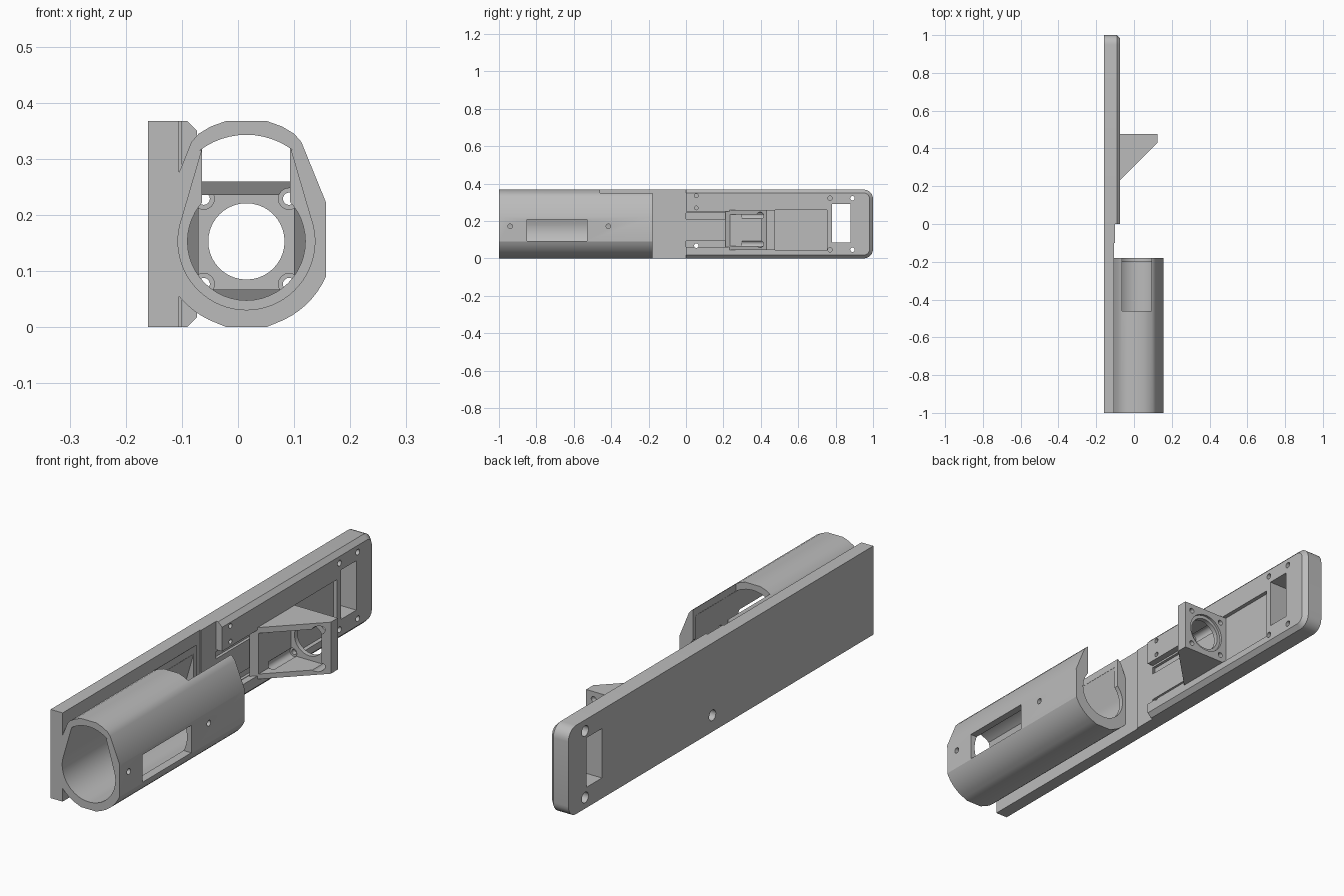
import bpy, bmesh, math
from mathutils import Vector

cube = bpy.data.objects.get("Cube")
if cube:
    bpy.data.objects.remove(cube, do_unlink=True)

grey = bpy.data.materials.new("plain_grey")
grey.use_nodes = True
grey.diffuse_color = (0.5, 0.5, 0.5, 1)
grey.node_tree.nodes["Principled BSDF"].inputs["Base Color"].default_value = (0.5, 0.5, 0.5, 1)

CX, CZ = 0.015, 0.153   # bore axis
H = 0.368               # overall height
FACE = -0.073           # raised plate face


def prism(name, points, axis, lo, hi):
    """Extrude a 2D profile along one axis; points use the other two axes in order."""
    def place(p, t):
        v = list(p)
        v.insert("xyz".index(axis), t)
        return Vector(v)
    bm = bmesh.new()
    f = bm.faces.new([bm.verts.new(place(p, lo)) for p in points])
    out = bmesh.ops.extrude_face_region(bm, geom=[f])
    move = place((0, 0), hi - lo)
    bmesh.ops.translate(bm, vec=move, verts=[g for g in out["geom"] if isinstance(g, bmesh.types.BMVert)])
    bmesh.ops.recalc_face_normals(bm, faces=bm.faces)
    mesh = bpy.data.meshes.new(name)
    bm.to_mesh(mesh)
    bm.free()
    mesh.materials.append(grey)
    ob = bpy.data.objects.new(name, mesh)
    bpy.context.collection.objects.link(ob)
    return ob


def box(name, x, y, z):
    return prism(name, [(x[0], y[0]), (x[1], y[0]), (x[1], y[1]), (x[0], y[1])], "z", *z)


def arc(u, v, r, a, b, n):
    return [(u + r * math.cos(math.radians(a + (b - a) * i / n)),
             v + r * math.sin(math.radians(a + (b - a) * i / n))) for i in range(n + 1)]


def rod(u, v, r, axis, lo, hi, n=24):
    return prism("cutter", arc(u, v, r, 0, 360, n)[:-1], axis, lo, hi)


def combine(target, others, operation="DIFFERENCE"):
    """Apply booleans and remove the helper bodies."""
    bpy.context.view_layer.objects.active = target
    for other in others:
        mod = target.modifiers.new("shape", "BOOLEAN")
        mod.operation, mod.object, mod.solver = operation, other, "EXACT"
        bpy.ops.object.modifier_apply(modifier=mod.name)
        bpy.data.objects.remove(other, do_unlink=True)


def rounded_end(inset):
    """Side outline of the raised plate with two rounded far corners."""
    r, top, end = 0.05 - inset, H - inset, 1 - inset
    return ([(0, inset)] + arc(end - r, inset + r, r, -90, 0, 6)
            + arc(end - r, top - r, r, 0, 90, 6) + [(0, top)])


# Raised half of the back plate, its rim chamfered by lofting to a smaller outline
plate = prism("raised_plate", rounded_end(0), "x", -0.16, FACE)
small = [Vector((FACE, *p)) for p in rounded_end(0.018)]
bm = bmesh.new()
bm.from_mesh(plate.data)
rim = [bm.verts.new((-0.091, *p)) for p in rounded_end(0)]
tip = [bm.verts.new(p) for p in small]
back = [bm.verts.new((-0.16, *p)) for p in rounded_end(0)]
bmesh.ops.delete(bm, geom=[v for v in bm.verts if v not in set(rim + tip + back)], context="VERTS")
for ring_a, ring_b in ((back, rim), (rim, tip)):
    for i in range(len(rim)):
        j = (i + 1) % len(rim)
        bm.faces.new((ring_a[i], ring_a[j], ring_b[j], ring_b[i]))
bm.faces.new(back)
bm.faces.new(tip)
bmesh.ops.recalc_face_normals(bm, faces=bm.faces)
bm.to_mesh(plate.data)
bm.free()

# Window, motor recess, channel and its two deeper grooves
cuts = [box("cutter", (-0.2, 0), (0.78, 0.88), (0.085, 0.29)),
        box("cutter", (-0.09, 0), (0.42, 0.755), (0.046, 0.26)),
        box("cutter", (-0.1, 0), (-0.05, 0.43), (0.06, 0.25))]
for z in (0.062, 0.212):
    cuts.append(box("cutter", (-0.112, 0), (-0.04, 0.44), (z, z + 0.03)))
# Screw holes: far pair go through with counterbores, the others are blind
for z in (0.046, 0.322):
    cuts += [rod(0.89, z, 0.012, "x", -0.2, 0), rod(0.89, z, 0.022, "x", -0.2, -0.13),
             rod(0.77, z, 0.012, "x", -0.12, 0)]
cuts += [rod(0.055, 0.068, 0.012, "x", -0.2, 0), rod(0.055, 0.068, 0.022, "x", -0.2, -0.13)]
cuts += [rod(0.055, z, 0.01, "x", -0.12, 0) for z in (0.27, 0.335)]
combine(plate, cuts)

# Tube outline: rounded bottom, flat sides, tapering shoulders, flat top
right = [(0.05, 0)] + [p for p in arc(CX, CZ, 0.155, -70, -24, 8)]
right += [(0.157, 0.222), (0.113, 0.33), (0.1, 0.345), (0.078, 0.358), (0.05, H)]
outline = right + [(2 * CX - x, z) for x, z in reversed(right)]
body = prism("tube_body", outline, "y", -1, -0.18)
combine(body, [box("front_plate", (-0.16, -0.105), (-1, 0.001), (0, H))], "UNION")

# Teardrop bore, rear lip opening, top slot and side window
bore = (arc(CX, CZ, 0.122, -200, 20, 40) + [(0.094, 0.317)]
        + arc(CX, 0.205, 0.138, 52, 128, 12) + [(2 * CX - 0.094, 0.317)])
cuts = [prism("cutter", bore, "y", -1.1, -0.2),
        rod(CX, CZ, 0.105, "y", -0.3, -0.1, 48),
        box("cutter", (-0.064, 0.093), (-0.46, -0.1), (0.2, 0.5)),
        box("cutter", (0.05, 0.3), (-0.85, -0.53), (0.093, 0.207))]
cuts += [rod(y, 0.172, 0.012, "x", 0.08, 0.3) for y in (-0.94, -0.415)]
combine(body, cuts)

# Thin pad between the tube and the raised plate
box("plate_pad", (-0.106, -0.1), (-0.1, 0), (0, H))

# Motor mount: wedge-shaped bracket with a square pocket
mount = prism("motor_mount", [(-0.095, 0.21), (0.125, 0.43), (0.125, 0.476), (-0.095, 0.476)],
              "z", 0.046, 0.26)
cuts = [box("cutter", (-0.07, 0.1), (0.1, 0.446), (0.067, 0.236)),
        rod(CX, CZ, 0.068, "y", 0.3, 0.6, 40),
        rod(CX, CZ, 0.082, "y", 0.466, 0.6, 40)]
for sx in (-1, 1):
    for sz in (-1, 1):
        x, z = CX + sx * 0.076, CZ + sz * 0.076
        cuts += [rod(x, z, 0.011, "y", 0.4, 0.6, 16), rod(x, z, 0.019, "y", 0.3, 0.455, 16)]
combine(mount, cuts)

# Smooth the round surfaces, keep edges crisp
for ob in (plate, body, mount):
    bpy.ops.object.select_all(action="DESELECT")
    ob.select_set(True)
    bpy.context.view_layer.objects.active = ob
    bpy.ops.object.shade_smooth_by_angle(angle=math.radians(25))
